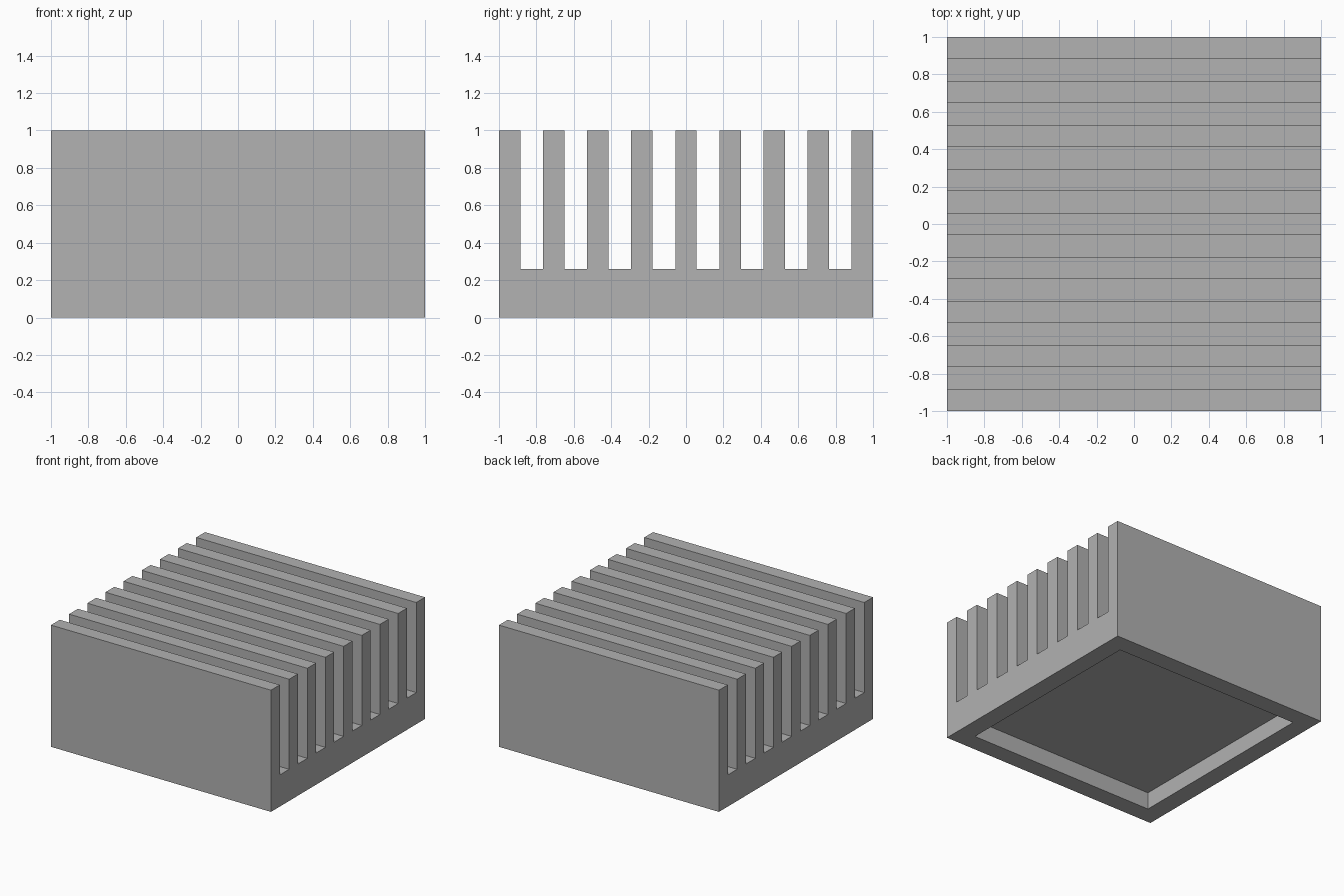
import bpy
import bmesh

cube = bpy.data.objects.get("Cube")
if cube:
    bpy.data.objects.remove(cube, do_unlink=True)

HALF = 1.0          # half width and half depth
HEIGHT = 1.0
BASE_TOP = 0.26
FIN_COUNT = 9
FIN = 0.114         # fin thickness
RIM = 0.15          # width of the rim under the base
RECESS = 0.14       # depth of the recess under the base

# Bare metal
metal = bpy.data.materials.new("grey_metal")
metal.use_nodes = True
colour = (0.445, 0.445, 0.445, 1)
metal.diffuse_color = colour
metal.node_tree.nodes["Principled BSDF"].inputs["Base Color"].default_value = colour

# Comb-shaped side profile: up and down each fin, then closed along the ground
pitch = (2 * HALF - FIN) / (FIN_COUNT - 1)
profile = [(-HALF, 0)]
for i in range(FIN_COUNT):
    front = -HALF + i * pitch
    back = front + FIN
    foot_front = BASE_TOP if i else None
    foot_back = BASE_TOP if i < FIN_COUNT - 1 else 0
    if foot_front is not None:
        profile.append((front, foot_front))
    profile += [(front, HEIGHT), (back, HEIGHT), (back, foot_back)]

# Extrude the profile across the width
bm = bmesh.new()
side = bm.faces.new([bm.verts.new((-HALF, y, z)) for y, z in profile])
swept = bmesh.ops.extrude_face_region(bm, geom=[side], use_keep_orig=True)
bmesh.ops.translate(bm, vec=(2 * HALF, 0, 0),
                    verts=[g for g in swept["geom"] if isinstance(g, bmesh.types.BMVert)])
bmesh.ops.recalc_face_normals(bm, faces=bm.faces)

# Inset the underside and push it up to form the recess
under = min(bm.faces, key=lambda f: f.calc_center_median().z)
bmesh.ops.inset_region(bm, faces=[under], thickness=RIM, use_even_offset=True)
raised = bmesh.ops.extrude_discrete_faces(bm, faces=[under])["faces"]
bmesh.ops.translate(bm, vec=(0, 0, RECESS), verts=raised[0].verts)
bmesh.ops.recalc_face_normals(bm, faces=bm.faces)

mesh = bpy.data.meshes.new("finned_block")
bm.to_mesh(mesh)
bm.free()
mesh.materials.append(metal)
bpy.context.collection.objects.link(bpy.data.objects.new("finned_block", mesh))
